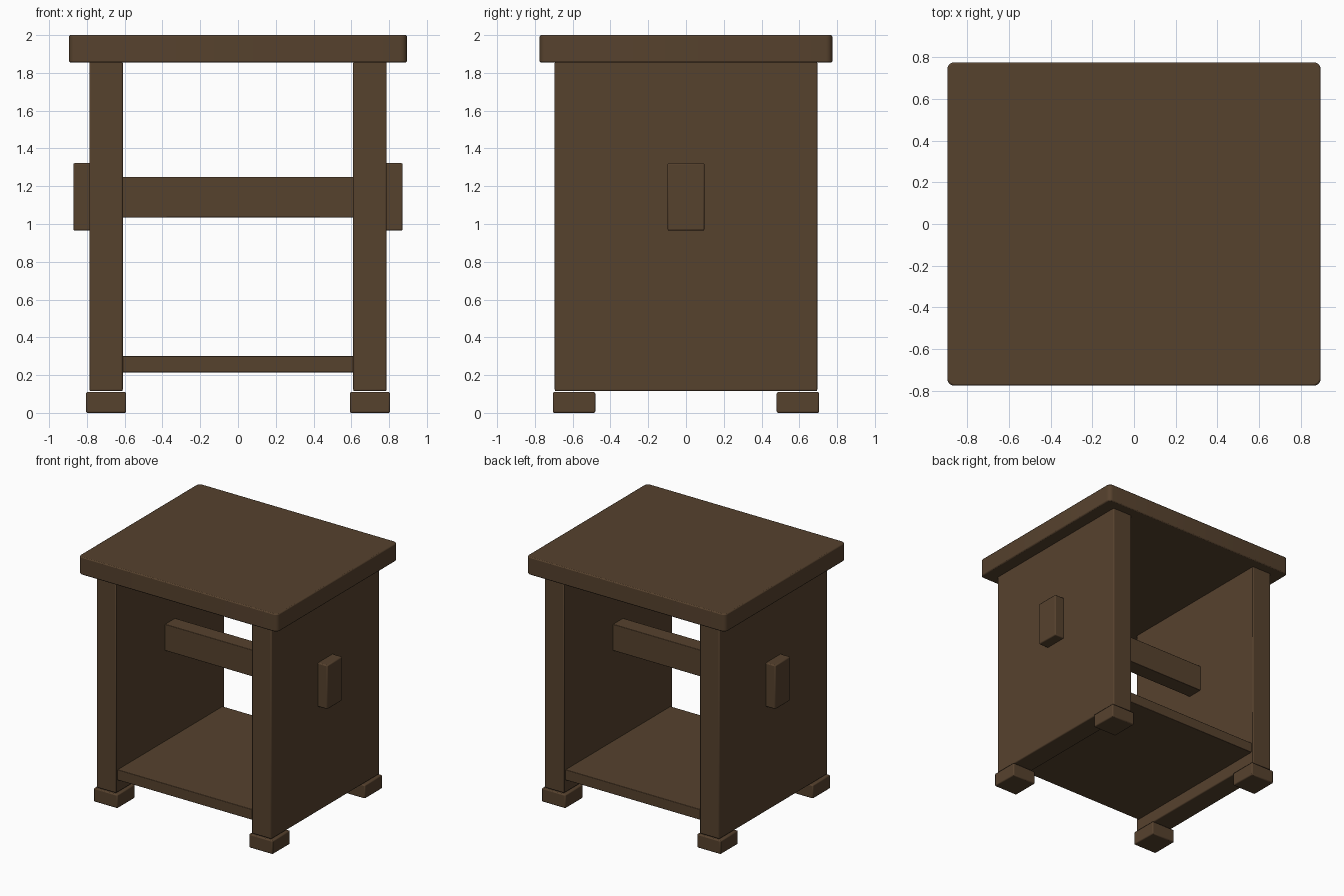
import bpy
import bmesh
from mathutils import Vector

if "Cube" in bpy.data.objects:
    bpy.data.objects.remove(bpy.data.objects["Cube"], do_unlink=True)

wood = bpy.data.materials.new("dark_brown_wood")
wood.use_nodes = True
colour = (0.094, 0.054, 0.027, 1)
wood.diffuse_color = colour
wood.node_tree.nodes["Principled BSDF"].inputs["Base Color"].default_value = colour


def board(name, low, high, bevel=0.008, corner=0):
    """A softened box between two corners, with optional rounded upright edges."""
    low, high = Vector(low), Vector(high)
    bm = bmesh.new()
    bmesh.ops.create_cube(bm, size=1)
    bmesh.ops.scale(bm, vec=high - low, verts=bm.verts)
    if corner:
        upright = [e for e in bm.edges if abs(e.verts[0].co.z - e.verts[1].co.z) > 0.01]
        bmesh.ops.bevel(bm, geom=upright, offset=corner, segments=5, profile=0.5, affect='EDGES')
    mesh = bpy.data.meshes.new(name)
    bm.to_mesh(mesh)
    bm.free()
    mesh.materials.append(wood)
    obj = bpy.data.objects.new(name, mesh)
    obj.location = (low + high) / 2
    bpy.context.collection.objects.link(obj)
    mod = obj.modifiers.new("soft_edges", 'BEVEL')
    mod.width = bevel
    mod.segments = 2
    mod.limit_method = 'ANGLE'
    bpy.context.view_layer.objects.active = obj
    for other in bpy.context.selected_objects:
        other.select_set(False)
    obj.select_set(True)
    bpy.ops.object.shade_smooth_by_angle()
    return obj


def sided(name, side, x0, x1, y0, y1, z0, z1):
    """A board on the left (+1) or right (-1) of the table."""
    xa, xb = sorted((side * x0, side * x1))
    return board(name, (xa, y0, z0), (xb, y1, z1))


# Top, shelf and cross rail
board("table_top", (-0.895, -0.775, 1.855), (0.895, 0.775, 2), corner=0.035)
board("lower_shelf", (-0.615, -0.675, 0.215), (0.615, 0.675, 0.3), bevel=0.004)
board("cross_rail", (-0.615, -0.065, 1.035), (0.615, 0.065, 1.25), bevel=0.004)

# Side panels, through tenons and feet
for side, label in ((1, "left"), (-1, "right")):
    sided(label + "_side_panel", side, 0.61, 0.787, -0.695, 0.695, 0.115, 1.86)
    sided(label + "_tenon", side, 0.72, 0.872, -0.098, 0.098, 0.965, 1.322)
    for end, place in ((-1, "front"), (1, "back")):
        ya, yb = sorted((end * 0.48, end * 0.705))
        sided(f"{place}_{label}_foot", side, 0.592, 0.805, ya, yb, 0, 0.11)
